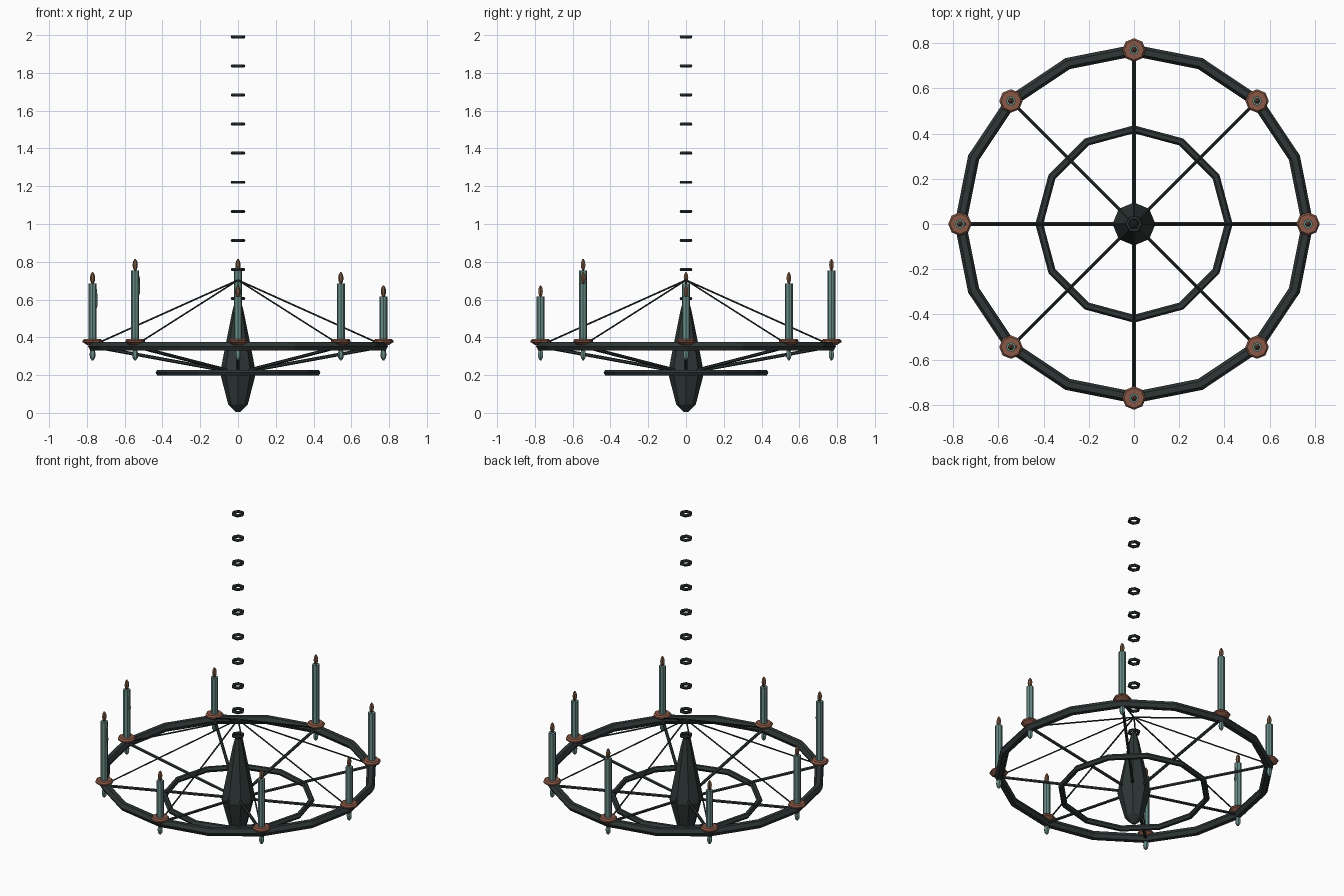
import bpy, bmesh, math
from mathutils import Vector

if "Cube" in bpy.data.objects:
    bpy.data.objects.remove(bpy.data.objects["Cube"], do_unlink=True)


def material(name, rgb):
    m = bpy.data.materials.new(name)
    m.use_nodes = True
    m.diffuse_color = (*rgb, 1)
    m.node_tree.nodes["Principled BSDF"].inputs["Base Color"].default_value = (*rgb, 1)
    return m


IRON = material("dark iron", (0.028, 0.038, 0.037))
COPPER = material("copper", (0.25, 0.098, 0.063))
WAX = material("teal wax", (0.14, 0.265, 0.24))
FLAME = material("amber flame", (0.18, 0.092, 0.05))


def finish(name, bm, mat):
    bmesh.ops.recalc_face_normals(bm, faces=bm.faces)
    mesh = bpy.data.meshes.new(name)
    bm.to_mesh(mesh)
    bm.free()
    mesh.materials.append(mat)
    obj = bpy.data.objects.new(name, mesh)
    bpy.context.collection.objects.link(obj)
    return obj


def lathe(name, profile, sides, mat, at=(0, 0, 0)):
    """Turn (radius, z) points around an upright axis and cap both ends."""
    bm = bmesh.new()
    rings = []
    for r, z in profile:
        rings.append([bm.verts.new(Vector(at) + Vector((r * math.cos(a), r * math.sin(a), z)))
                      for a in (math.tau * i / sides for i in range(sides))])
    for low, high in zip(rings, rings[1:]):
        for i in range(sides):
            j = (i + 1) % sides
            bm.faces.new((low[i], low[j], high[j], high[i]))
    bm.faces.new(rings[0])
    bm.faces.new(rings[-1])
    return finish(name, bm, mat)


def ring(name, z, major, minor, sides):
    bpy.ops.mesh.primitive_torus_add(major_radius=major, minor_radius=minor,
                                     major_segments=sides, minor_segments=6,
                                     location=(0, 0, z))
    obj = bpy.context.object
    obj.name = name
    obj.data.materials.append(IRON)


def rod(name, start, end, radius):
    start, end = Vector(start), Vector(end)
    bm = bmesh.new()
    bmesh.ops.create_cone(bm, cap_ends=True, segments=6, radius1=radius,
                          radius2=radius, depth=(end - start).length)
    obj = finish(name, bm, IRON)
    obj.location = (start + end) / 2
    obj.rotation_euler = (end - start).to_track_quat('Z', 'Y').to_euler()


# Central spindle
lathe("spindle", [(0.012, 0.006), (0.052, 0.045), (0.095, 0.212), (0.03, 0.54), (0.012, 0.605)],
      8, IRON)

# Hoops
ring("outer_hoop", 0.352, 0.768, 0.026, 16)
ring("inner_hoop", 0.213, 0.419, 0.0175, 12)

# Hanging chain
for i in range(10):
    ring(f"chain_link_{i}", 0.605 + 0.154 * i, 0.03, 0.009, 6)

# Eight arms, each with a stay wire, drip dish, pendant, candle and flame
RADIUS = 0.77
for i in range(8):
    a = math.tau * i / 8
    c, s = math.cos(a), math.sin(a)
    x, y = RADIUS * c, RADIUS * s
    rod(f"arm_{i}", (0.03 * c, 0.03 * s, 0.217), (x, y, 0.352), 0.009)
    rod(f"stay_wire_{i}", (0, 0, 0.703), (x, y, 0.357), 0.0045)
    lathe(f"drip_dish_{i}", [(0.03, 0.36), (0.052, 0.374), (0.052, 0.382), (0.044, 0.391)],
          8, COPPER, (x, y, 0))
    lathe(f"pendant_{i}", [(0.004, 0.278), (0.014, 0.292), (0.016, 0.312), (0.01, 0.34)],
          6, WAX, (x, y, 0))
    top = 0.615 + 0.07 * (i % 3)
    lathe(f"candle_{i}", [(0.021, 0.38), (0.021, top)], 8, WAX, (x, y, 0))
    lathe(f"flame_{i}", [(0.005, -0.002), (0.012, 0.013), (0.014, 0.03),
                         (0.011, 0.047), (0.003, 0.06)], 6, FLAME, (x, y, top))

    # Wax runs on two of the candles
    if i in (4, 5):
        lathe(f"wax_run_{i}", [(0.002, top - 0.13), (0.007, top - 0.115), (0.004, top - 0.03)],
              6, WAX, (x + 0.02, y, 0))
